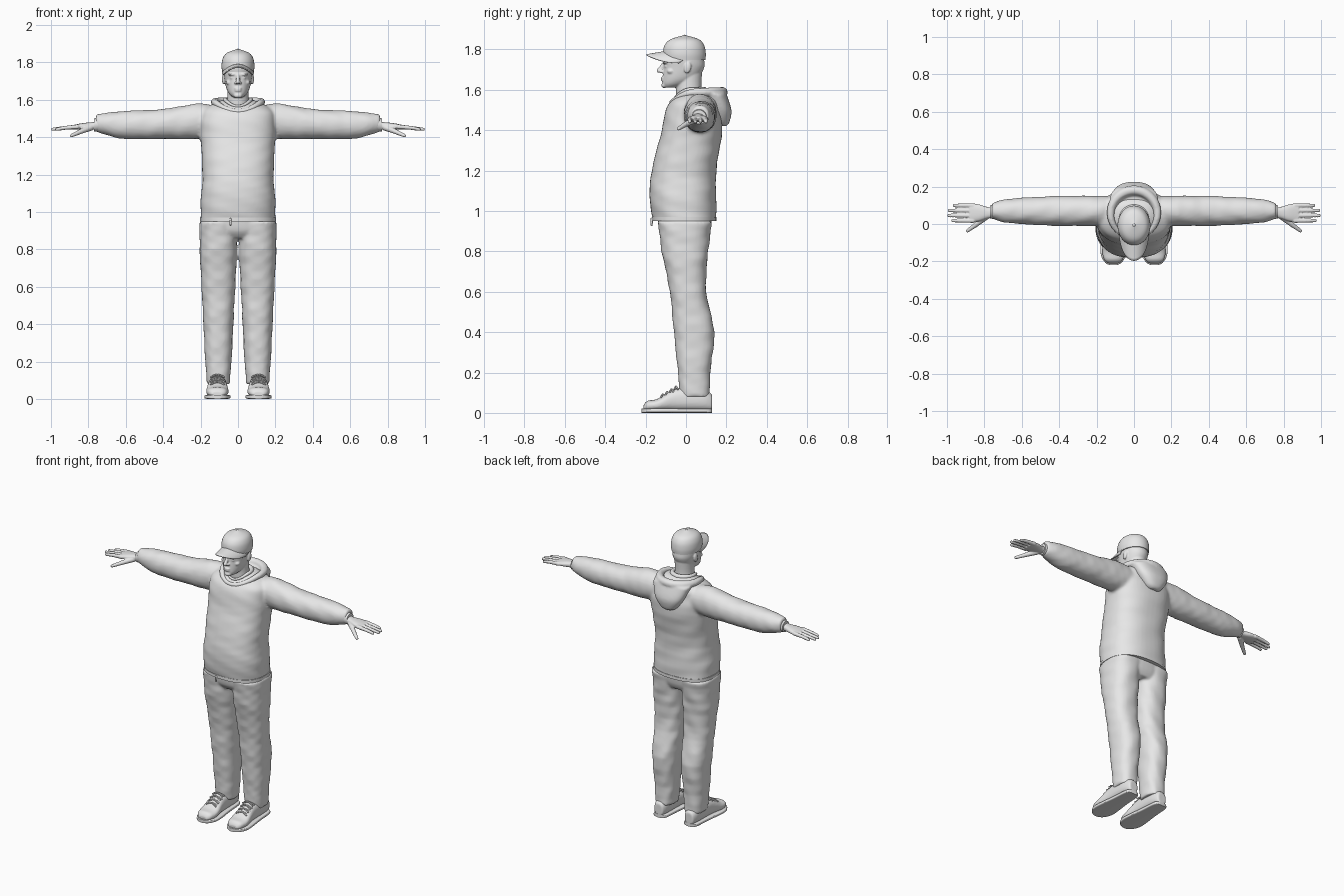
import bpy, bmesh, math
from mathutils import Matrix

if "Cube" in bpy.data.objects:
    bpy.data.objects.remove(bpy.data.objects["Cube"])

SIDES = (1, -1)
GREY = bpy.data.materials.new("light_grey")
GREY.use_nodes = True
GREY.diffuse_color = (0.8, 0.8, 0.8, 1)
GREY.node_tree.nodes["Principled BSDF"].inputs["Base Color"].default_value = GREY.diffuse_color


def smooth_path(rows, steps=5):
    """Catmull-Rom interpolation of rows of numbers."""
    result = []
    last = len(rows) - 1
    for index in range(last):
        before, start, end, after = (rows[max(0, min(last, index + k))] for k in (-1, 0, 1, 2))
        for step in range(steps):
            t = step / steps
            result.append([q + t / 2 * (r - p + t * (2 * p - 5 * q + 4 * r - s + t * (3 * (q - r) + s - p)))
                           for p, q, r, s in zip(before, start, end, after)])
    return result + [list(rows[last])]


def loft(bm, axis, rings, middle=0, side=1, power=2.4, fold=0, segments=48):
    """Rings are (position on axis, half width about middle, low, high)."""
    loops = []
    for position, half_width, low, high in smooth_path(rings):
        loop = []
        for k in range(segments):
            angle = math.tau * k / segments
            c, s = math.cos(angle), math.sin(angle)
            wave = 1 + fold * math.sin(55 * position + 3 * c + 2 * s) * math.sin(2 * angle + 17 * position)
            across = middle + half_width * wave * math.copysign(abs(c) ** (2 / power), c)
            other = (low + high) / 2 + (high - low) / 2 * wave * math.copysign(abs(s) ** (2 / power), s)
            x, y, z = {"x": (position, across, other),
                       "y": (across, position, other),
                       "z": (across, other, position)}[axis]
            loop.append(bm.verts.new((x * side, y, z)))
        loops.append(loop)
    for lower, upper in zip(loops, loops[1:]):
        for k in range(segments):
            following = (k + 1) % segments
            bm.faces.new((lower[k], lower[following], upper[following], upper[k]))
    bm.faces.new(loops[0])
    bm.faces.new(loops[-1])


def blob(bm, centre, radii, tilt=0):
    matrix = Matrix.Translation(centre) @ Matrix.Rotation(tilt, 4, "X") @ Matrix.Diagonal((*radii, 1))
    bmesh.ops.create_icosphere(bm, subdivisions=2, radius=1, matrix=matrix)


def tube(bm, points, start_radius, end_radius):
    """Chain of overlapping balls that tapers along a path."""
    path = smooth_path(points, steps=9)
    for index, point in enumerate(path):
        radius = start_radius + (end_radius - start_radius) * index / len(path)
        blob(bm, point, [radius] * 3)


def neck_roll(bm, width, depth, y, z, dip, radius, count=100):
    """Rolled fabric ring round the neck, lower and thinner at the front."""
    for k in range(count):
        angle = math.tau * k / count
        front = math.cos(angle)
        centre = (width * math.sin(angle), y - depth * front, z - dip * max(0, front) ** 2)
        blob(bm, centre, [radius * (1 - 0.3 * front)] * 3)


def finish(name, bm, voxel=0, softness=3, mirror=False, thickness=0):
    bmesh.ops.recalc_face_normals(bm, faces=bm.faces)
    for face in bm.faces:
        face.smooth = True
    mesh = bpy.data.meshes.new(name)
    bm.to_mesh(mesh)
    bm.free()
    mesh.set_sharp_from_angle(angle=math.radians(40))
    mesh.materials.append(GREY)
    part = bpy.data.objects.new(name, mesh)
    bpy.context.collection.objects.link(part)
    if voxel:
        blend = part.modifiers.new("blend", "REMESH")
        blend.mode = "VOXEL"
        blend.voxel_size = voxel
        blend.use_smooth_shade = True
        soften = part.modifiers.new("soften", "SMOOTH")
        soften.iterations = softness
    if thickness:
        part.modifiers.new("thickness", "SOLIDIFY").thickness = thickness
    if mirror:
        part.modifiers.new("other_side", "MIRROR")


# Sweater: torso and both sleeves blended together
bm = bmesh.new()
loft(bm, "z", [(0.95, 0.2, -0.16, 0.15), (1.05, 0.2, -0.18, 0.15), (1.2, 0.19, -0.17, 0.15),
               (1.4, 0.2, -0.12, 0.18), (1.5, 0.2, -0.1, 0.17), (1.55, 0.18, -0.07, 0.16),
               (1.6, 0.08, 0, 0.11)], fold=0.014)
for side in SIDES:
    loft(bm, "x", [(0.1, 0.08, 1.4, 1.55), (0.2, 0.08, 1.39, 1.58), (0.4, 0.08, 1.39, 1.55),
                   (0.6, 0.07, 1.39, 1.54), (0.7, 0.06, 1.41, 1.53), (0.76, 0.04, 1.43, 1.52)],
         middle=0.07, side=side, power=2.1, fold=0.025)
finish("sweater", bm, voxel=0.009, softness=4)

# Hem band and zip pull
bm = bmesh.new()
loft(bm, "z", [(z, 0.203, -0.168, 0.152) for z in (0.95, 0.97)])
finish("sweater_hem", bm)
bm = bmesh.new()
tube(bm, [(-0.04, -0.17, 0.96), (-0.04, -0.17, 0.93)], 0.007, 0.005)
finish("zip_pull", bm)

# Sleeve cuffs
bm = bmesh.new()
loft(bm, "x", [(0.74, 0.04, 1.43, 1.51), (0.77, 0.035, 1.43, 1.5)], middle=0.065, power=2)
finish("sleeve_cuffs", bm, mirror=True)

# Hood: drooping bag behind a rolled rim
bm = bmesh.new()
loft(bm, "z", [(1.42, 0.03, 0.15, 0.2), (1.44, 0.06, 0.13, 0.215), (1.5, 0.1, 0.11, 0.225),
               (1.58, 0.13, 0.07, 0.2)])
neck_roll(bm, width=0.125, depth=0.125, y=0.055, z=1.588, dip=0.05, radius=0.021)
finish("hood", bm, voxel=0.007, softness=4)

# Shirt collar round the neck
bm = bmesh.new()
neck_roll(bm, width=0.07, depth=0.07, y=0.02, z=1.6, dip=0.035, radius=0.012)
finish("shirt_collar", bm, voxel=0.005)

# Trousers: hips and two legs
bm = bmesh.new()
loft(bm, "z", [(0.86, 0.17, -0.1, 0.1), (0.9, 0.19, -0.13, 0.12), (0.97, 0.19, -0.14, 0.13)])
for side in SIDES:
    loft(bm, "z", [(0.08, 0.06, -0.03, 0.12), (0.2, 0.07, -0.04, 0.12), (0.4, 0.08, -0.06, 0.14),
                   (0.6, 0.09, -0.08, 0.1), (0.8, 0.1, -0.12, 0.11), (0.95, 0.1, -0.14, 0.13)],
         middle=0.105, side=side, fold=0.03)
finish("trousers", bm, voxel=0.008, softness=4)

# Shoes: upper, sole and laces
bm = bmesh.new()
loft(bm, "y", [(-0.21, 0.03, 0.01, 0.04), (-0.19, 0.05, 0.01, 0.06), (-0.14, 0.06, 0.01, 0.07),
               (-0.05, 0.05, 0.01, 0.12), (0.08, 0.045, 0.01, 0.12), (0.13, 0.03, 0.01, 0.09)], middle=0.11)
finish("shoe_uppers", bm, voxel=0.006, mirror=True)
bm = bmesh.new()
outline = ((-0.22, 0.02), (-0.2, 0.05), (-0.14, 0.07), (0, 0.055), (0.11, 0.045), (0.13, 0.02))
loft(bm, "y", [(y, half_width, 0, 0.022) for y, half_width in outline], middle=0.11, power=5)
finish("shoe_soles", bm, mirror=True)
bm = bmesh.new()
for row in range(4):
    y, z = -0.115 + 0.022 * row, 0.085 + 0.013 * row
    for slant in (-0.008, 0.008):
        tube(bm, [(0.075, y + slant, z - 0.006), (0.11, y, z + 0.006), (0.145, y - slant, z - 0.006)],
             0.005, 0.005)
finish("shoe_laces", bm, mirror=True)

# Hands: palm, four fingers and thumb
bm = bmesh.new()
loft(bm, "x", [(0.74, 0.03, 1.44, 1.49), (0.78, 0.03, 1.44, 1.48), (0.83, 0.045, 1.44, 1.475),
               (0.88, 0.05, 1.44, 1.465)], middle=0.06)
for finger in range(4):
    y = 0.018 + 0.027 * finger
    tip = 0.992 - 0.012 * (finger - 1.4) ** 2
    tube(bm, [(0.86, y, 1.455), (0.92, y, 1.45), (tip, y, 1.442)], 0.013, 0.009)
tube(bm, [(0.79, 0.04, 1.45), (0.84, 0, 1.43), (0.89, -0.036, 1.408)], 0.018, 0.009)
finish("hands", bm, voxel=0.004, softness=2, mirror=True)

# Head: skull, neck and facial features
bm = bmesh.new()
loft(bm, "z", [(1.612, 0.025, -0.11, -0.04), (1.63, 0.046, -0.117, 0.01), (1.66, 0.062, -0.116, 0.06),
               (1.71, 0.073, -0.112, 0.09), (1.75, 0.078, -0.11, 0.09), (1.8, 0.075, -0.1, 0.085),
               (1.84, 0.05, -0.07, 0.06)], power=2.1)
loft(bm, "z", [(1.54, 0.075, -0.045, 0.1), (1.6, 0.058, -0.05, 0.077), (1.69, 0.057, -0.05, 0.08)], power=2)
tube(bm, [(0, -0.11, 1.73), (0, -0.123, 1.71), (0, -0.134, 1.695)], 0.009, 0.012)
blob(bm, (0, -0.108, 1.622), (0.024, 0.015, 0.014))
for lip_height in (1.649, 1.66):
    blob(bm, (0, -0.116, lip_height), (0.02, 0.009, 0.005))
for side in SIDES:
    nostril, brow, eye, cheek, ear = (side * x for x in (0.012, 0.03, 0.03, 0.045, 0.077))
    blob(bm, (nostril, -0.121, 1.69), (0.008, 0.011, 0.008))
    blob(bm, (brow, -0.1, 1.735), (0.026, 0.016, 0.007))
    blob(bm, (eye, -0.097, 1.717), (0.013, 0.011, 0.008))
    blob(bm, (cheek, -0.075, 1.692), (0.02, 0.02, 0.015))
    blob(bm, (ear, 0.008, 1.71), (0.009, 0.018, 0.03), tilt=-0.2)
finish("head", bm, voxel=0.0045, softness=2)

# Cap: crown, button and curved brim
bm = bmesh.new()
loft(bm, "z", [(1.747, 0.084, -0.11, 0.096), (1.78, 0.088, -0.114, 0.098), (1.82, 0.082, -0.106, 0.09),
               (1.85, 0.06, -0.077, 0.064), (1.87, 0.006, -0.012, 0)], power=2)
blob(bm, (0, -0.006, 1.869), (0.008, 0.008, 0.004))
finish("cap_crown", bm)
bm = bmesh.new()
columns = []
for step in range(-16, 17):
    angle = math.radians(85) * step / 16
    sine, cosine = math.sin(angle), math.cos(angle)
    column = []
    for row in range(7):
        t = row / 6
        column.append(bm.verts.new((0.087 * sine * (1 - 0.06 * t),
                                    -0.005 - 0.1 * cosine - 0.092 * t * cosine ** 0.6,
                                    1.792 - 0.016 * t - 0.045 * sine ** 2)))
    columns.append(column)
for left, right in zip(columns, columns[1:]):
    for row in range(6):
        bm.faces.new((left[row], left[row + 1], right[row + 1], right[row]))
finish("cap_brim", bm, thickness=0.006)
